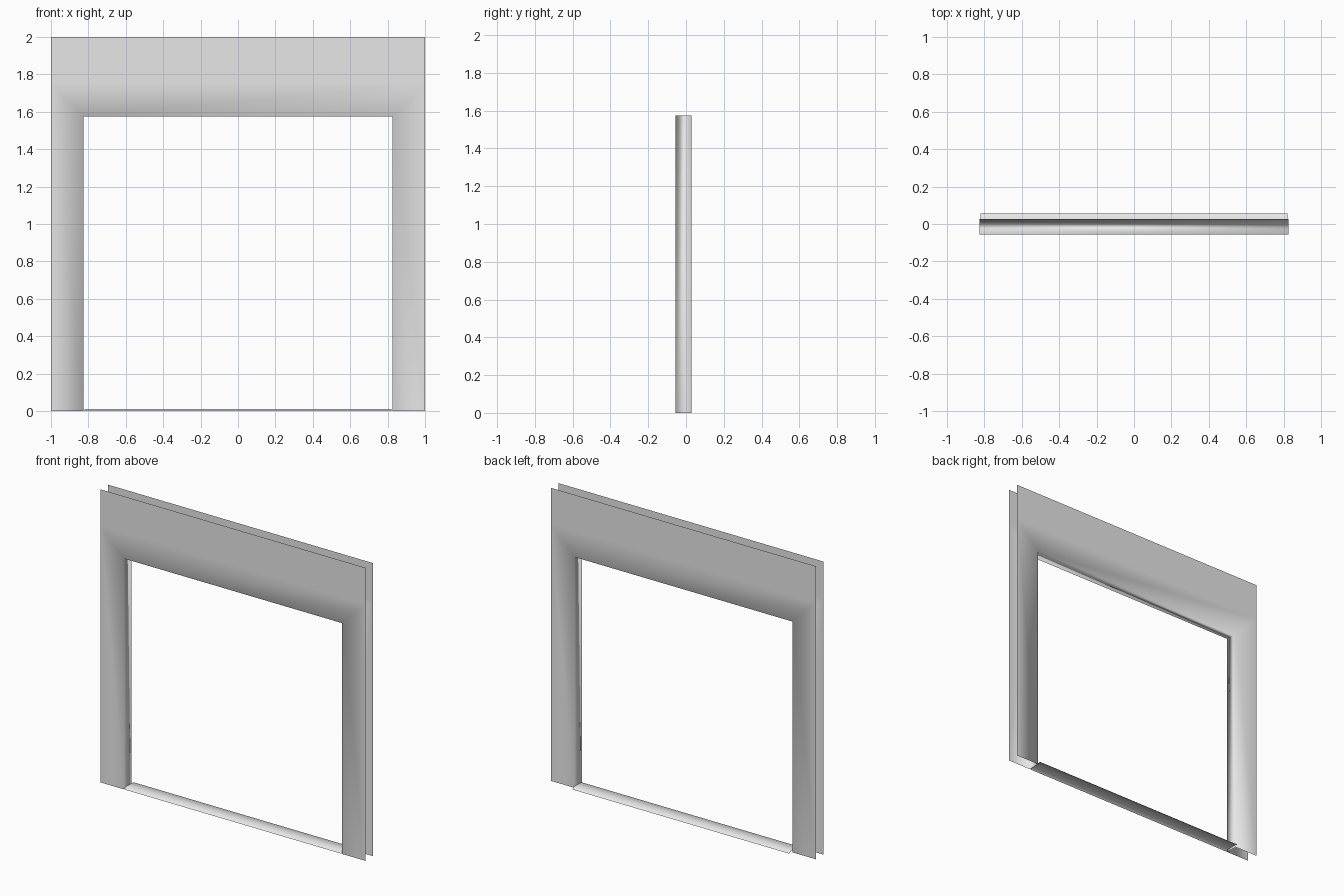
import bpy, bmesh

cube = bpy.data.objects.get("Cube")
if cube:
    bpy.data.objects.remove(cube)

grey = bpy.data.materials.new("plaster grey")
grey.use_nodes = True
COLOUR = (0.8, 0.8, 0.8, 1)
grey.diffuse_color = COLOUR
grey.node_tree.nodes["Principled BSDF"].inputs["Base Color"].default_value = COLOUR

FRONT, BACK = -0.055, 0.028      # planes of the two wall skins
HALF, TOP = 1.0, 2.0             # outer wall
OPEN_X, OPEN_Z = 0.825, 1.575    # doorway
BAND_Z = OPEN_Z + HALF - OPEN_X  # top of the mitred surround


def finish(bm, name):
    mesh = bpy.data.meshes.new(name)
    bm.to_mesh(mesh)
    bm.free()
    mesh.materials.append(grey)
    mesh.shade_smooth()
    obj = bpy.data.objects.new(name, mesh)
    bpy.context.collection.objects.link(obj)
    return obj


def arch(bm, half, height, y):
    """Four points: up one side, across, and down the other."""
    points = [(-half, 0), (-half, height), (half, height), (half, 0)]
    return [bm.verts.new((x, y, z)) for x, z in points]


def bridge(bm, a, b):
    for i in range(len(a) - 1):
        bm.faces.new((a[i], a[i + 1], b[i + 1], b[i]))


# Hollow wall: two thin skins joined only by the doorway lining
bm = bmesh.new()
inner = {}
for y in (FRONT, BACK):
    inner[y] = arch(bm, OPEN_X, OPEN_Z, y)
    outer = arch(bm, HALF, BAND_Z, y)
    head = [bm.verts.new((x, y, TOP)) for x in (-HALF, HALF)]
    if y == FRONT:
        bridge(bm, inner[y], outer)
        bridge(bm, outer[1:3], head)
    else:
        bridge(bm, outer, inner[y])
        bridge(bm, head, outer[1:3])
bridge(bm, inner[BACK], inner[FRONT])
bmesh.ops.recalc_face_normals(bm, faces=bm.faces)
bm.faces.ensure_lookup_table()
if bm.faces[0].normal.y > 0:
    bmesh.ops.reverse_faces(bm, faces=bm.faces)
finish(bm, "doorway_wall")

# Threshold: shallow raised strip with sloping edges, open underneath
bm = bmesh.new()
profile = [(-0.055, 0), (-0.043, 0.012), (0.043, 0.012), (0.055, 0)]
left, right = ([bm.verts.new((x, y, z)) for y, z in profile]
               for x in (-0.82, 0.82))
bridge(bm, left, right)
bmesh.ops.recalc_face_normals(bm, faces=bm.faces)
bm.faces.ensure_lookup_table()
if bm.faces[1].normal.z < 0:
    bmesh.ops.reverse_faces(bm, faces=bm.faces)
finish(bm, "threshold")
